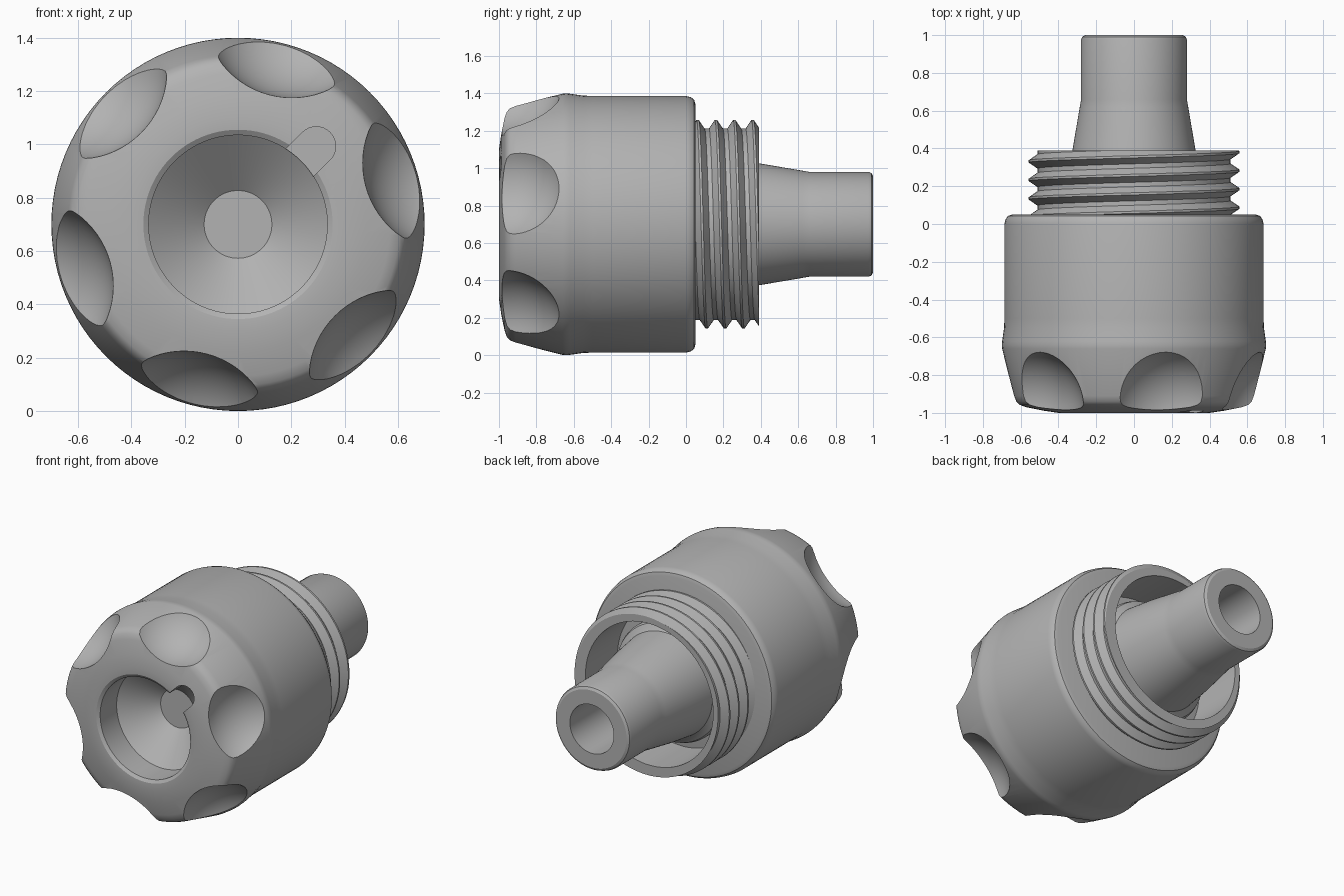
import bpy, bmesh, math
from mathutils import Matrix, Vector

if "Cube" in bpy.data.objects:
    bpy.data.objects.remove(bpy.data.objects["Cube"])

AXIS_Z = 0.70          # height of the horizontal centre line
SEG = 96

grey = bpy.data.materials.new("grey_plastic")
grey.diffuse_color = (0.45, 0.45, 0.45, 1)
grey.use_nodes = True
grey.node_tree.nodes["Principled BSDF"].inputs["Base Color"].default_value = grey.diffuse_color


def polar(r, y, a):
    return Vector((r * math.cos(a), y, AXIS_Z + r * math.sin(a)))


def finish(name, bm):
    bmesh.ops.remove_doubles(bm, verts=bm.verts, dist=1e-5)
    bmesh.ops.dissolve_degenerate(bm, edges=bm.edges, dist=1e-5)
    bmesh.ops.recalc_face_normals(bm, faces=bm.faces)
    me = bpy.data.meshes.new(name)
    bm.to_mesh(me)
    bm.free()
    me.materials.append(grey)
    ob = bpy.data.objects.new(name, me)
    bpy.context.collection.objects.link(ob)
    return ob


def smooth(ob, angle=28):
    bpy.ops.object.select_all(action='DESELECT')
    ob.select_set(True)
    bpy.context.view_layer.objects.active = ob
    bpy.ops.object.shade_smooth_by_angle(angle=math.radians(angle))


def skin(name, columns):
    """Bridge neighbouring columns of points with quads."""
    bm = bmesh.new()
    cols = [[bm.verts.new(p) for p in c] for c in columns]
    for a, b in zip(cols, cols[1:]):
        for i in range(len(a) - 1):
            bm.faces.new((a[i], b[i], b[i + 1], a[i + 1]))
    return finish(name, bm)


def lathe(name, profile):
    return skin(name, [[polar(r, y, 2 * math.pi * i / SEG) for r, y in profile]
                       for i in range(SEG + 1)])


# Knob body with funnel recess in the front
body = lathe("knob_body", [
    (0, -0.64), (0.127, -0.64), (0.335, -0.81), (0.335, -0.985), (0.355, -0.998),
    (0.40, -1.0), (0.48, -0.988), (0.57, -0.97), (0.605, -0.958), (0.625, -0.94),
    (0.637, -0.91), (0.698, -0.66), (0.70, -0.64), (0.698, -0.62), (0.688, -0.55),
    (0.686, -0.50), (0.686, 0.0), (0.68, 0.025), (0.667, 0.043), (0.645, 0.05),
    (0, 0.05)])

# Cutter: six finger scoops and the key slot
bm = bmesh.new()
for k in range(6):
    c = polar(0.84, -0.985, math.radians(16 + 60 * k))
    bmesh.ops.create_uvsphere(bm, u_segments=56, v_segments=36, radius=0.34,
                              matrix=Matrix.Translation(c))
u = Vector((math.cos(math.pi / 4), 0, math.sin(math.pi / 4)))
v = Vector((-u.z, 0, u.x))
centre = polar(0.415, -1.1, math.pi / 4)
outline = [centre + 0.073 * (math.cos(t) * u + math.sin(t) * v)
           for t in [math.pi * (i / 16 - 0.5) for i in range(17)]]
outline += [centre - 0.2 * u + 0.073 * v, centre - 0.2 * u - 0.073 * v]
base = bm.faces.new([bm.verts.new(p) for p in outline])
ext = bmesh.ops.extrude_face_region(bm, geom=[base], use_keep_orig=True)
bmesh.ops.translate(bm, vec=(0, 0.28, 0),
                    verts=[g for g in ext["geom"] if isinstance(g, bmesh.types.BMVert)])
cutter = finish("scoop_cutter", bm)
cutter.hide_render = True

mod = body.modifiers.new("scoops", 'BOOLEAN')
mod.operation = 'DIFFERENCE'
mod.solver = 'EXACT'
mod.object = cutter
bpy.ops.object.select_all(action='DESELECT')
body.select_set(True)
bpy.context.view_layer.objects.active = body
bpy.ops.object.modifier_apply(modifier=mod.name)
bpy.data.objects.remove(cutter)
smooth(body)

# Threaded collar: right-hand helix with a triangular ridge
PITCH, Y0, Y1 = 0.098, 0.03, 0.39


def thread_radius(y, start):
    d = ((y - start) / PITCH + 0.5) % 1 - 0.5
    return 0.512 + 0.046 * max(0, 1 - max(0, abs(d) - 0.06) / 0.32)


columns = []
for i in range(SEG + 1):
    turn = i / SEG
    start = 0.062 + PITCH * turn           # ridge position at this angle
    ys = [start + PITCH * (n + f) for n in range(-2, 5) for f in (-0.38, -0.06, 0.06, 0.38)]
    ys = [min(max(y, Y0), Y1) for y in ys]
    a = math.pi / 2 - 2 * math.pi * turn
    columns.append([polar(0.475, Y0, a)]
                   + [polar(thread_radius(y, start), y, a) for y in [Y0] + ys + [Y1]]
                   + [polar(0.475, Y1, a), polar(0.475, Y0, a)])
collar = skin("threaded_collar", columns)
smooth(collar, 25)

# Hollow stem with a flared base
stem = lathe("stem", [
    (0, 0.02), (0.40, 0.02), (0.40, 0.16), (0.39, 0.185), (0.365, 0.20),
    (0.348, 0.215), (0.326, 0.39), (0.287, 0.62), (0.28, 0.66), (0.28, 0.975),
    (0.274, 0.991), (0.258, 1.0), (0.163, 1.0), (0.163, 0.1), (0, 0.1)])
smooth(stem)
